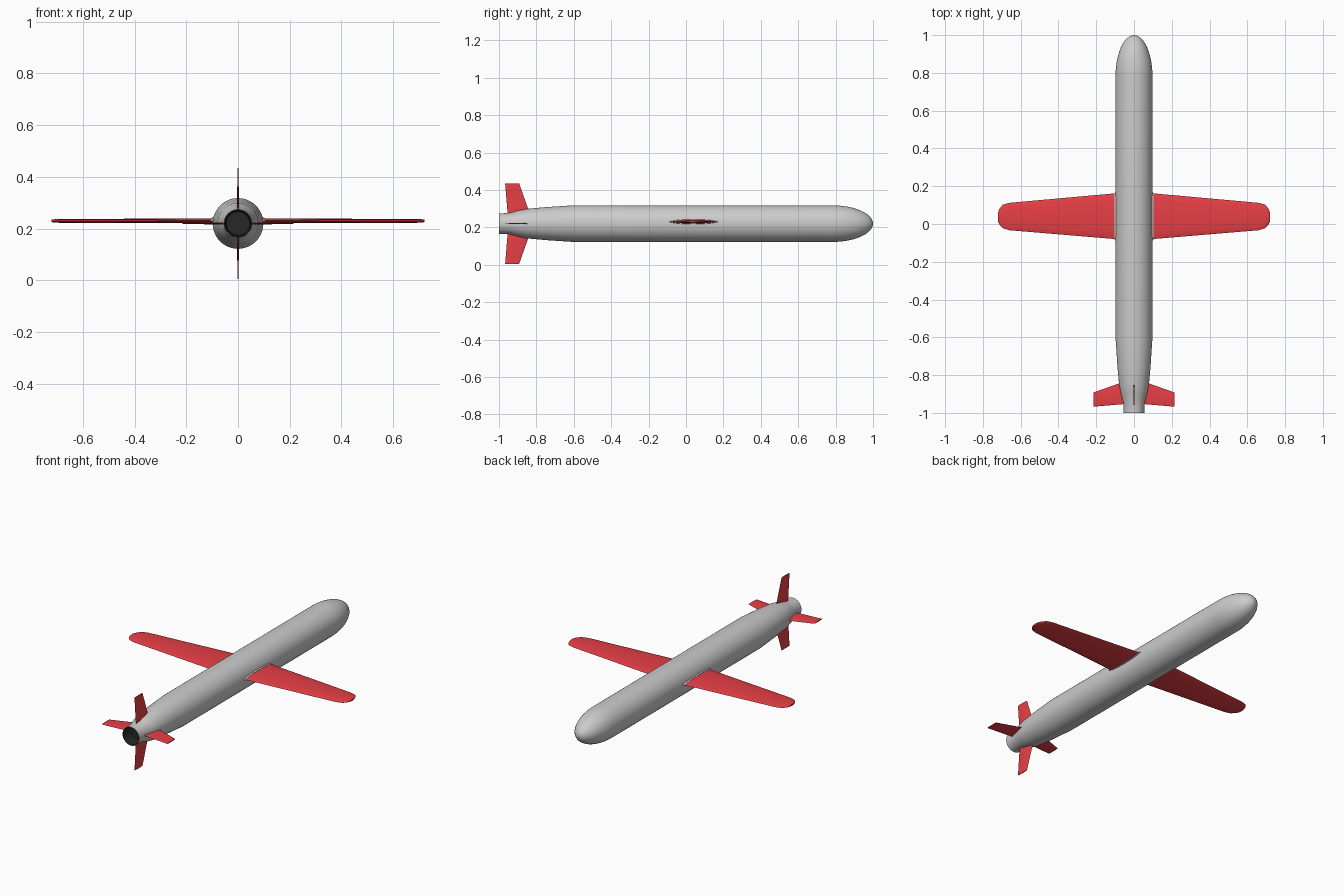
import bpy, bmesh, math
from mathutils import Matrix, Vector

if "Cube" in bpy.data.objects:
    bpy.data.objects.remove(bpy.data.objects["Cube"])

AXIS_Z = 0.22


def material(name, rgb):
    m = bpy.data.materials.new(name)
    m.diffuse_color = (*rgb, 1)
    m.use_nodes = True
    m.node_tree.nodes["Principled BSDF"].inputs["Base Color"].default_value = m.diffuse_color
    return m


red = material("red_paint", (0.8, 0.05, 0.06))
dark = material("dark_metal", (0.02, 0.02, 0.02))


def finish(name, bm, mat=None, angle=30, recalc=True):
    if recalc:
        bmesh.ops.recalc_face_normals(bm, faces=bm.faces)
    me = bpy.data.meshes.new(name)
    bm.to_mesh(me)
    bm.free()
    ob = bpy.data.objects.new(name, me)
    bpy.context.collection.objects.link(ob)
    if mat:
        me.materials.append(mat)
    bpy.ops.object.select_all(action='DESELECT')
    ob.select_set(True)
    bpy.context.view_layer.objects.active = ob
    bpy.ops.object.shade_smooth_by_angle(angle=math.radians(angle))
    return ob


def bridge(bm, rings):
    n = len(rings[0])
    for a, b in zip(rings, rings[1:]):
        for i in range(n):
            j = (i + 1) % n
            bm.faces.new((a[i], a[j], b[j], b[i]))


def lathe(name, profile, mat=None, cap_start=False, cap_end=False, sides=48):
    """Revolve (y, radius) points round the body axis."""
    bm = bmesh.new()
    rings = []
    for y, r in profile:
        rings.append([bm.verts.new((r * math.sin(2 * math.pi * i / sides), y,
                                    AXIS_Z + r * math.cos(2 * math.pi * i / sides)))
                      for i in range(sides)])
    bridge(bm, rings)
    if cap_start:
        bm.faces.new(rings[0])
    if cap_end:
        bm.faces.new(rings[-1])
    return finish(name, bm, mat)


def blade(name, sections, z, thick, mat, spin=0.0, seg=8):
    """Loft lens sections (x, y_back, y_front, thickness factor) outwards along x."""
    bm = bmesh.new()
    rings = []
    for x, y0, y1, f in sections:
        ring = []
        for i in range(2 * seg):
            t = math.pi * i / seg
            y = (y0 + y1) / 2 + (y1 - y0) / 2 * math.cos(t)
            h = math.copysign(abs(math.sin(t)) ** 1.3, math.sin(t)) * thick * f / 2
            ring.append(bm.verts.new((x, y, z + h)))
        rings.append(ring)
    bridge(bm, rings)
    bm.faces.new(rings[0])
    bm.faces.new(rings[-1])
    pivot = Vector((0, 0, AXIS_Z))
    bmesh.ops.rotate(bm, verts=bm.verts, cent=pivot, matrix=Matrix.Rotation(spin, 3, 'Y'))
    return finish(name, bm, mat, 40)


def mirror_x(ob):
    ob.modifiers.new("mirror", 'MIRROR').use_axis = (True, False, False)


# Fuselage: tail pipe, boat tail, straight tube, elliptical nose
R = 0.098
profile = [(-0.93, 0.046), (-1.0, 0.051), (-1.0, 0.055), (-0.945, 0.056),
           (-0.90, 0.069), (-0.85, 0.079), (-0.75, 0.088), (-0.60, R), (0.78, R)]
for i in range(1, 13):
    a = math.pi / 2 * i / 12
    profile.append((0.78 + 0.22 * math.sin(a), max(R * math.cos(a), 0.0005)))
lathe("fuselage", profile, cap_end=True)

# Dark exhaust lining inside the tail pipe
lathe("exhaust", [(-1.0005, 0.0535), (-1.0005, 0.050), (-0.935, 0.045)], dark, cap_end=True)

# Main wings with rounded tips
wing = blade("wings", [(0.06, -0.083, 0.166, 1), (0.66, -0.033, 0.112, 0.8),
                       (0.695, -0.022, 0.102, 0.75), (0.713, -0.002, 0.08, 0.65),
                       (0.72, 0.015, 0.06, 0.5)], 0.23, 0.019, red)
mirror_x(wing)

# Slim fairings where the wings leave the body
fairing = blade("wing_root_fairings", [(0.07, -0.10, 0.18, 1), (0.098, -0.09, 0.17, 1),
                                       (0.104, -0.082, 0.162, 0.85)], 0.23, 0.026, None)
mirror_x(fairing)

# Four tail fins in a cross
for i, side in enumerate(("right", "lower", "left", "upper")):
    blade("tail_fin_" + side, [(0.045, -0.953, -0.832, 1), (0.215, -0.967, -0.892, 0.7)],
          AXIS_Z, 0.007, red, spin=i * math.pi / 2)
